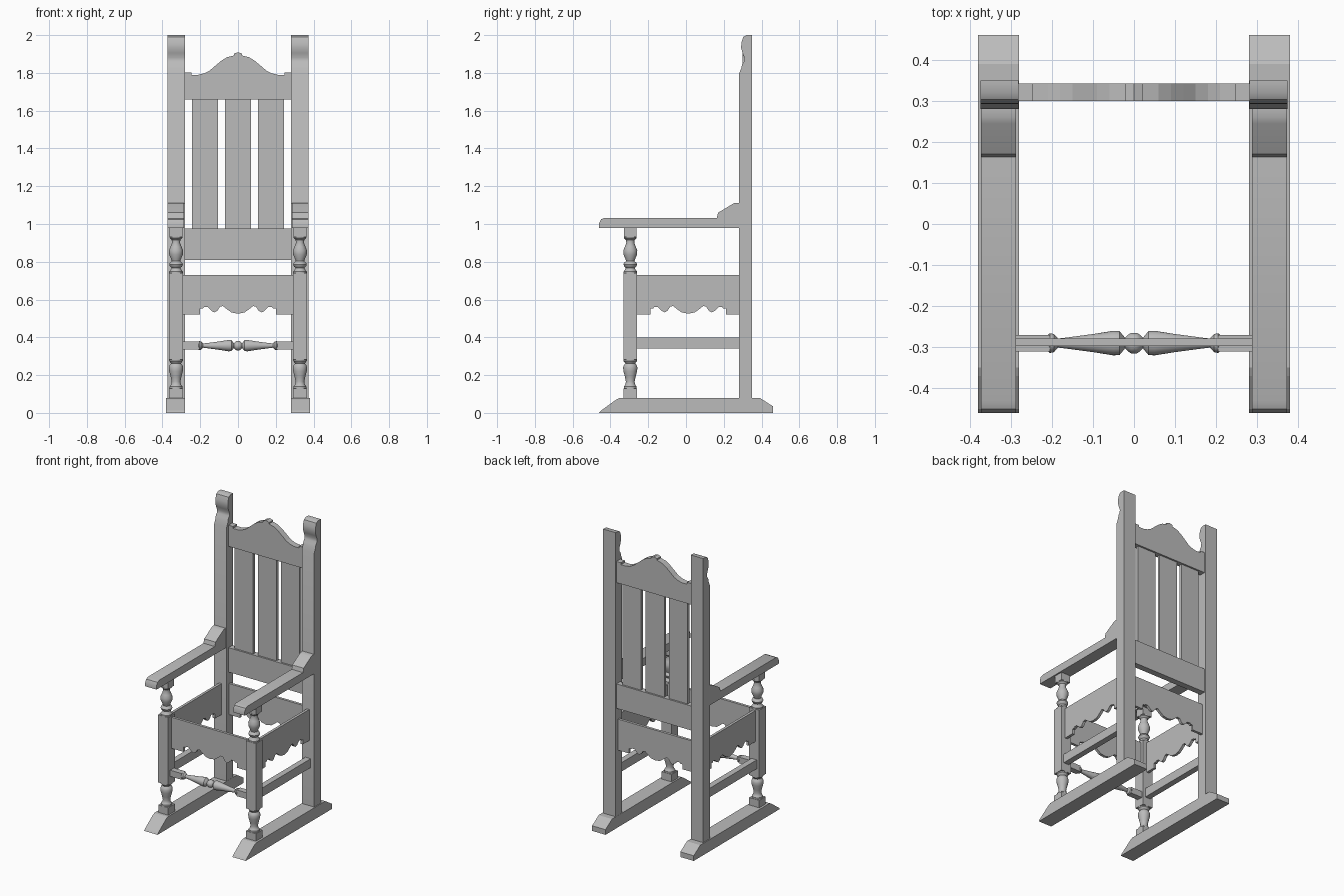
import bpy, bmesh, math
from mathutils import Vector

if "Cube" in bpy.data.objects:
    bpy.data.objects.remove(bpy.data.objects["Cube"])

gray = bpy.data.materials.new("plain gray wood")
gray.diffuse_color = (0.5, 0.5, 0.5, 1)
gray.use_nodes = True
gray.node_tree.nodes["Principled BSDF"].inputs["Base Color"].default_value = gray.diffuse_color


def finish(bm, name, smooth=False):
    bmesh.ops.recalc_face_normals(bm, faces=bm.faces)
    me = bpy.data.meshes.new(name)
    bm.to_mesh(me)
    bm.free()
    me.materials.append(gray)
    ob = bpy.data.objects.new(name, me)
    bpy.context.collection.objects.link(ob)
    if smooth:
        bpy.ops.object.select_all(action='DESELECT')
        ob.select_set(True)
        bpy.context.view_layer.objects.active = ob
        bpy.ops.object.shade_smooth_by_angle(angle=math.radians(35))
    return ob


def extrude(name, pts, a, b, axis, smooth=False):
    """Outline pts (u, z) extruded from a to b along axis x or y."""
    bm = bmesh.new()
    place = (lambda u, z, d: (d, u, z)) if axis == 'x' else (lambda u, z, d: (u, d, z))
    face = bm.faces.new([bm.verts.new(place(u, z, a)) for u, z in pts])
    out = bmesh.ops.extrude_face_region(bm, geom=[face])
    step = Vector(place(0, 0, b - a))
    bmesh.ops.translate(bm, vec=step, verts=[v for v in out['geom'] if isinstance(v, bmesh.types.BMVert)])
    return finish(bm, name, smooth)


def box(name, x0, x1, y0, y1, z0, z1):
    return extrude(name, [(x0, z0), (x1, z0), (x1, z1), (x0, z1)], y0, y1, 'y')


def turned(name, profile, origin, axis='z', n=24):
    """Lathe (position, radius) profile around an axis."""
    bm = bmesh.new()
    rings = []
    for t, r in profile:
        ring = []
        for i in range(n):
            c, s = r * math.cos(math.tau * i / n), r * math.sin(math.tau * i / n)
            p = (c, s, t) if axis == 'z' else (t, c, s)
            ring.append(bm.verts.new(Vector(origin) + Vector(p)))
        rings.append(ring)
    for lo, hi in zip(rings, rings[1:]):
        for i in range(n):
            bm.faces.new((lo[i], lo[(i + 1) % n], hi[(i + 1) % n], hi[i]))
    bm.faces.new(rings[0])
    bm.faces.new(rings[-1])
    return finish(bm, name, True)


def mirrored(half):
    """Close a left-right symmetric line given from the outside to the centre."""
    return half + [(-u, z) for u, z in reversed(half) if abs(u) > 1e-6]


# scalloped lower edge, from the outer end to the centre
scallop = [(-0.20, 0.52), (-0.20, 0.553), (-0.185, 0.553), (-0.18, 0.56), (-0.16, 0.56),
           (-0.14, 0.54), (-0.125, 0.532), (-0.11, 0.54), (-0.095, 0.562), (-0.08, 0.566),
           (-0.06, 0.55), (-0.035, 0.532), (0, 0.525)]


def apron(name, u0, u1, d0, d1, axis):
    mid = (u0 + u1) / 2
    low = [(u + mid, z) for u, z in mirrored(scallop)]
    extrude(name, [(u0, 0.73), (u0, 0.52)] + low + [(u1, 0.52), (u1, 0.73)], d0, d1, axis)


foot = [(-0.46, 0), (0.46, 0), (0.46, 0.035), (0.39, 0.08), (-0.35, 0.08), (-0.37, 0.07), (-0.45, 0.012)]
arm = [(-0.46, 0.98), (0.285, 0.98), (0.285, 1.112), (0.26, 1.112), (0.245, 1.105),
       (0.17, 1.06), (0.163, 1.033), (-0.43, 1.033), (-0.45, 1.025), (-0.46, 1.005)]
post = [(0.35, 0.075), (0.35, 2), (0.32, 2), (0.303, 1.99), (0.293, 1.96), (0.292, 1.93),
        (0.30, 1.905), (0.31, 1.88), (0.308, 1.86), (0.297, 1.845), (0.293, 1.825),
        (0.28, 1.795), (0.28, 0.075)]
lower_turning = [(0.125, 0.034), (0.14, 0.034), (0.15, 0.026), (0.165, 0.023), (0.19, 0.028),
                 (0.22, 0.036), (0.24, 0.038), (0.252, 0.034), (0.262, 0.026), (0.275, 0.036), (0.29, 0.036)]
upper_turning = [(0.73, 0.036), (0.748, 0.036), (0.758, 0.028), (0.768, 0.024), (0.775, 0.032),
                 (0.786, 0.036), (0.796, 0.032), (0.803, 0.022), (0.815, 0.026), (0.838, 0.036),
                 (0.86, 0.037), (0.88, 0.029), (0.90, 0.021), (0.915, 0.023), (0.925, 0.033), (0.935, 0.034)]

ly = -0.295
for side, s in (("left", -1), ("right", 1)):
    cx = 0.328 * s
    extrude(side + "_foot", foot, 0.28 * s, 0.38 * s, 'x')
    extrude(side + "_arm", arm, 0.287 * s, 0.372 * s, 'x', True)
    extrude(side + "_back_post", post, 0.281 * s, 0.374 * s, 'x', True)
    # front leg: square blocks joined by turnings
    for part, h, z0, z1 in (("base", 0.037, 0.075, 0.13), ("middle", 0.038, 0.283, 0.74),
                            ("top", 0.034, 0.93, 0.985)):
        box(f"{side}_front_leg_{part}", cx - h, cx + h, ly - h + 0.002, ly + h - 0.002, z0, z1)
    turned(side + "_front_leg_lower_turning", lower_turning, (cx, ly, 0))
    turned(side + "_front_leg_upper_turning", upper_turning, (cx, ly, 0))
    # side apron and stretcher
    apron(side + "_side_apron", -0.262, 0.285, cx - 0.009, cx + 0.009, 'x')
    box(side + "_stretcher", cx - 0.02, cx + 0.02, -0.262, 0.285, 0.34, 0.40)
    # square end of the front spindle
    box(side + "_spindle_end", *sorted((0.205 * s, 0.295 * s)), -0.31, -0.27, 0.335, 0.377)

# front and back aprons
apron("front_apron", -0.293, 0.293, -0.297, -0.279, 'y')
apron("back_apron", -0.285, 0.285, 0.306, 0.324, 'y')

# turned front spindle
half = [(-0.21, 0.02), (-0.205, 0.024), (-0.195, 0.022), (-0.185, 0.011), (-0.16, 0.014),
        (-0.10, 0.022), (-0.05, 0.030), (-0.035, 0.029), (-0.022, 0.013), (-0.015, 0.02), (-0.007, 0.025)]
turned("front_spindle", half + [(-t, r) for t, r in reversed(half)], (0, -0.29, 0.356), 'x')

# back: arched crest, lower rail and three slats
crest = [(-0.285, 1.66), (-0.285, 1.803), (-0.247, 1.803), (-0.247, 1.79), (-0.21, 1.79),
         (-0.18, 1.797), (-0.15, 1.812), (-0.12, 1.838), (-0.09, 1.863), (-0.06, 1.882),
         (-0.022, 1.892), (-0.022, 1.902), (0, 1.909)]
extrude("crest_rail", mirrored(crest), 0.30, 0.342, 'y')
box("lower_back_rail", -0.285, 0.285, 0.30, 0.342, 0.81, 0.975)
for i, (x0, x1) in enumerate(((-0.243, -0.105), (-0.07, 0.07), (0.105, 0.243))):
    box(f"back_slat_{i + 1}", x0, x1, 0.312, 0.33, 0.97, 1.665)
